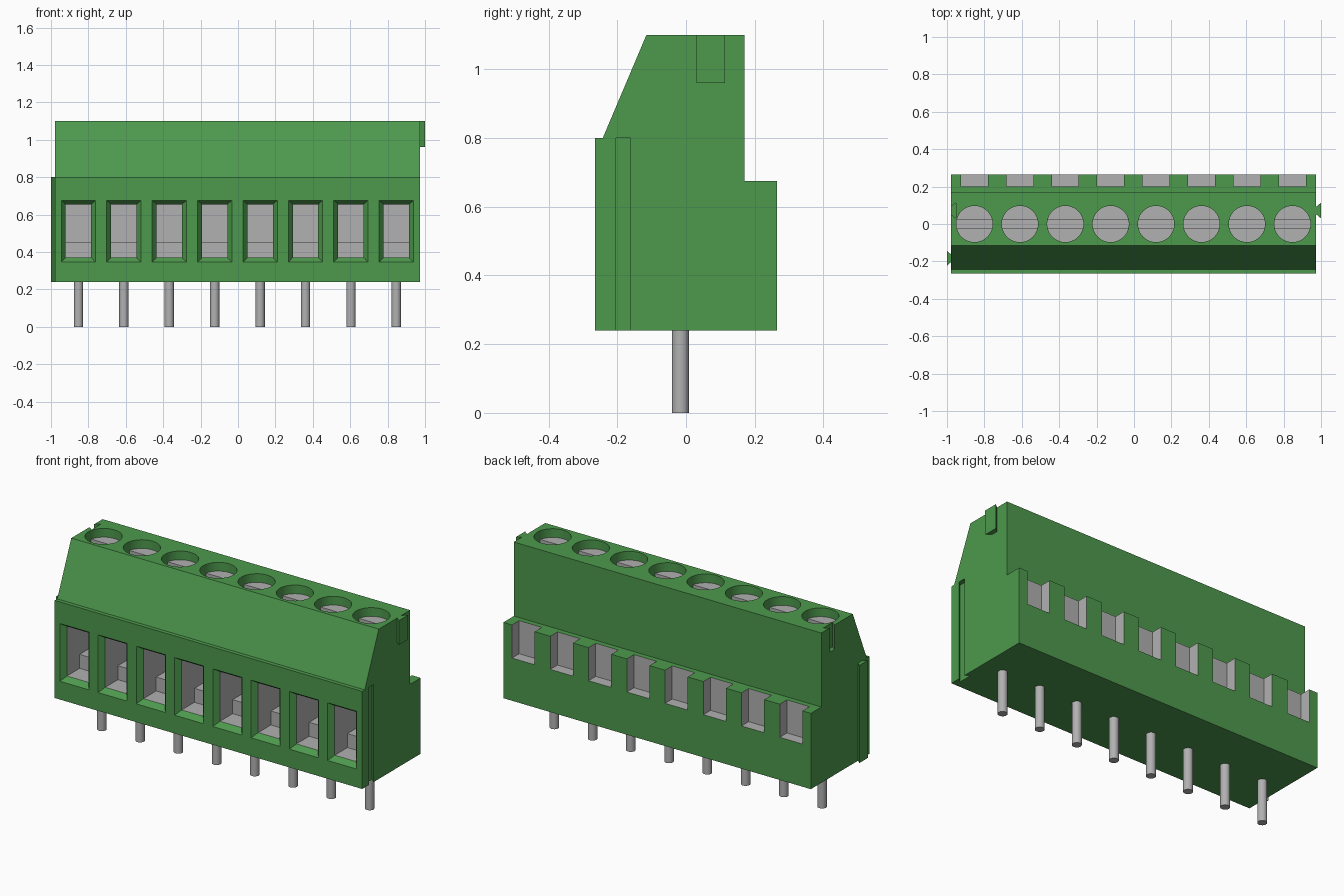
import bpy, bmesh
from mathutils import Matrix, Vector

cube = bpy.data.objects.get("Cube")
if cube:
    bpy.data.objects.remove(cube, do_unlink=True)


def material(name, rgb):
    m = bpy.data.materials.new(name)
    m.use_nodes = True
    m.diffuse_color = (*rgb, 1)
    m.node_tree.nodes["Principled BSDF"].inputs["Base Color"].default_value = (*rgb, 1)
    return m


GREEN = material("green plastic", (0.075, 0.32, 0.075))
GREY = material("grey metal", (0.44, 0.44, 0.44))

LEFT, RIGHT = -0.978, 0.974      # end walls of the housing
CENTRES = [-0.853 + 0.2428 * i for i in range(8)]


def prism(bm, profile, direction):
    """Extrude a closed outline of 3D points along a direction."""
    face = bm.faces.new([bm.verts.new(p) for p in profile])
    out = bmesh.ops.extrude_face_region(bm, geom=[face])["geom"]
    moved = [g for g in out if isinstance(g, bmesh.types.BMVert)]
    bmesh.ops.translate(bm, verts=moved, vec=Vector(direction))


def box(bm, lo, hi):
    lo, hi = Vector(lo), Vector(hi)
    size = Matrix.Diagonal((*(hi - lo), 1))
    bmesh.ops.create_cube(bm, size=1, matrix=Matrix.Translation((lo + hi) / 2) @ size)


def cylinder(bm, x, y, z0, z1, r, sides):
    bmesh.ops.create_cone(bm, cap_ends=True, segments=sides, radius1=r, radius2=r,
                          depth=z1 - z0, matrix=Matrix.Translation((x, y, (z0 + z1) / 2)))


def dovetail(bm, x_narrow, x_wide, y, narrow, wide, z0, z1):
    prism(bm, [(x_narrow, y - narrow, z0), (x_wide, y - wide, z0),
               (x_wide, y + wide, z0), (x_narrow, y + narrow, z0)], (0, 0, z1 - z0))


def make(name, mat, build):
    bm = bmesh.new()
    build(bm)
    bmesh.ops.recalc_face_normals(bm, faces=bm.faces)
    mesh = bpy.data.meshes.new(name)
    bm.to_mesh(mesh)
    bm.free()
    mesh.materials.append(mat)
    ob = bpy.data.objects.new(name, mesh)
    bpy.context.collection.objects.link(ob)
    return ob


def select(ob):
    bpy.ops.object.select_all(action='DESELECT')
    ob.select_set(True)
    bpy.context.view_layer.objects.active = ob


def cut(ob, mat, build):
    """Subtract a shape; the new faces take the given material."""
    tool = make("cutter", mat, build)
    tool.hide_render = True
    mod = ob.modifiers.new("cut", 'BOOLEAN')
    mod.operation = 'DIFFERENCE'
    mod.solver = 'EXACT'
    mod.material_mode = 'TRANSFER'
    mod.object = tool
    select(ob)
    bpy.ops.object.modifier_apply(modifier=mod.name)
    bpy.data.objects.remove(tool, do_unlink=True)


def smooth(ob):
    select(ob)
    bpy.ops.object.shade_smooth_by_angle(angle=0.6)


# Housing: side outline extruded along its length
OUTLINE = [(-0.265, 0.24), (0.265, 0.24), (0.265, 0.675), (0.17, 0.675),
           (0.17, 1.10), (-0.115, 1.10), (-0.242, 0.80), (-0.265, 0.80)]
housing = make("housing", GREEN, lambda bm: prism(
    bm, [(LEFT, y, z) for y, z in OUTLINE], (RIGHT - LEFT, 0, 0)))


# Bevelled mouths of the wire openings
def mouths(bm):
    rim, inner = (0.116, 0.32, 0.697), (0.068, 0.37, 0.655)
    for c in CENTRES:
        rings = []
        for y, (w, z0, z1) in ((-0.295, rim), (-0.235, inner)):
            rings.append([bm.verts.new((c + sx * w, y, z)) for sx, z in
                          ((-1, z0), (1, z0), (1, z1), (-1, z1))])
        a, b = rings
        bm.faces.new(a)
        bm.faces.new(b)
        for i in range(4):
            j = (i + 1) % 4
            bm.faces.new((a[i], a[j], b[j], b[i]))


# Metal-lined wire cavities with a step at the back
def cavities(bm):
    step = [(-0.25, 0.37), (-0.12, 0.37), (-0.12, 0.45),
            (0.04, 0.45), (0.04, 0.655), (-0.25, 0.655)]
    for c in CENTRES:
        prism(bm, [(c - 0.068, y, z) for y, z in step], (0.136, 0, 0))


# Test pockets along the back ledge
def pockets(bm):
    for c in CENTRES:
        box(bm, (c - 0.072, 0.2, 0.485), (c + 0.072, 0.3, 0.72))


# Screw wells in the top
def wells(bm):
    for c in CENTRES:
        cylinder(bm, c, 0, 0.98, 1.2, 0.097, 48)


# Interlocking grooves in the end walls
def grooves(bm):
    dovetail(bm, RIGHT + 0.001, RIGHT - 0.025, -0.183, 0.02, 0.042, 0.2, 0.80)
    dovetail(bm, LEFT - 0.001, LEFT + 0.027, 0.072, 0.02, 0.042, 0.96, 1.2)


cut(housing, GREEN, mouths)
cut(housing, GREY, cavities)
cut(housing, GREY, pockets)
cut(housing, GREEN, wells)
cut(housing, GREEN, grooves)
smooth(housing)

# Interlocking ribs on the end walls
make("right_rib", GREEN, lambda bm: dovetail(
    bm, LEFT, -1, -0.183, 0.02, 0.04, 0.24, 0.80))
make("left_key", GREEN, lambda bm: dovetail(
    bm, RIGHT, 1, 0.072, 0.02, 0.042, 0.96, 1.10))


# Slotted screw heads
def heads(bm):
    for c in CENTRES:
        cylinder(bm, c, 0, 0.98, 1.05, 0.097, 48)


screws = make("screws", GREY, heads)
cut(screws, GREY, lambda bm: box(bm, (-1, -0.022, 1.02), (1, 0.022, 1.1)))
smooth(screws)


# Solder pins
def legs(bm):
    for c in CENTRES:
        cylinder(bm, c, -0.016, 0, 0.26, 0.025, 24)


smooth(make("pins", GREY, legs))
